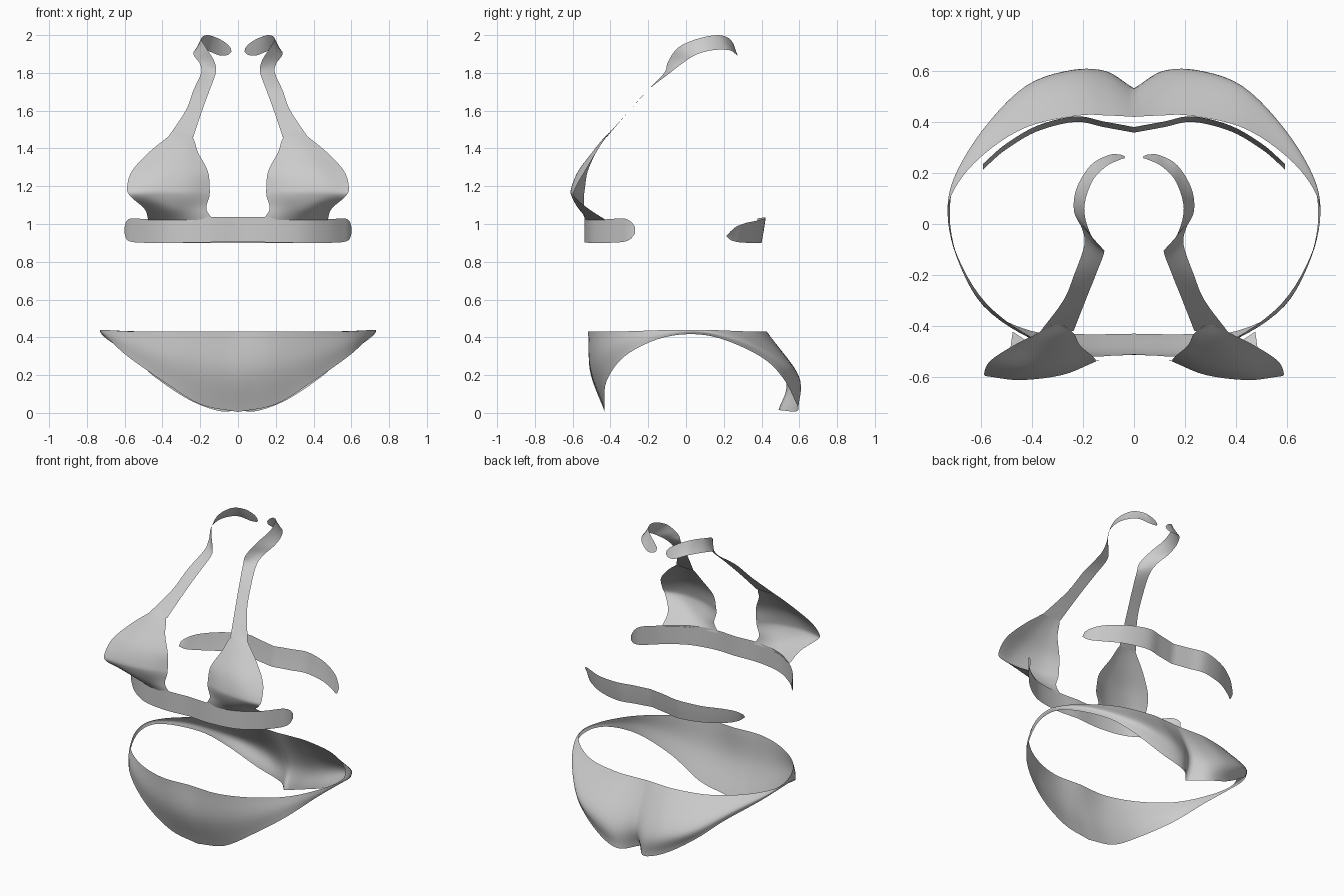
import bpy, bmesh
from mathutils import Vector


def spline(pts, n):
    """Smooth curve through the points, n steps per span."""
    p = [Vector(q) for q in pts]
    p = [2 * p[0] - p[1]] + p + [2 * p[-1] - p[-2]]
    out = []
    for i in range(1, len(p) - 2):
        a, b, c, d = p[i - 1:i + 3]
        for k in range(n):
            t = k / n
            out.append(0.5 * (2 * b + (c - a) * t + (2 * a - 5 * b + 4 * c - d) * t ** 2
                              + (3 * b - a - 3 * c + d) * t ** 3))
    return out + [p[-2]]


def loft(name, sections, nu=5, nv=5):
    """Smooth cloth sheet through cross-sections, mirrored across x = 0."""
    rows = [spline(s, nv) for s in sections]
    cols = [spline(c, nu) for c in zip(*rows)]
    bm = bmesh.new()
    grid = [[bm.verts.new((max(v.x, 0), v.y, v.z)) for v in c] for c in cols]
    for a, b in zip(grid, grid[1:]):
        for i in range(len(a) - 1):
            bm.faces.new((a[i], a[i + 1], b[i + 1], b[i]))
    bm.normal_update()
    # cloth faces away from the body
    facing = sum(f.calc_area() * (f.normal.x * f.calc_center_median().x
                                  + f.normal.y * f.calc_center_median().y) for f in bm.faces)
    if facing < 0:
        bmesh.ops.reverse_faces(bm, faces=bm.faces[:])
    for f in bm.faces:
        f.smooth = True
    me = bpy.data.meshes.new(name)
    bm.to_mesh(me)
    bm.free()
    ob = bpy.data.objects.new(name, me)
    bpy.context.collection.objects.link(ob)
    m = ob.modifiers.new("mirror", 'MIRROR')
    m.use_clip = True
    m.merge_threshold = 0.0005
    return ob


# Briefs: top edge, middle, leg edge, from front centre round to back centre
loft("briefs", [
    [(0, -.51, .43), (0, -.508, .22), (0, -.43, .005)],
    [(.2, -.515, .43), (.2, -.50, .24), (.2, -.432, .045)],
    [(.4, -.445, .43), (.41, -.445, .3), (.4, -.42, .17)],
    [(.58, -.31, .432), (.59, -.32, .37), (.585, -.325, .30)],
    [(.69, -.13, .438), (.695, -.13, .415), (.685, -.15, .39)],
    [(.73, .04, .44), (.73, .04, .43), (.722, .03, .417)],
    [(.69, .16, .438), (.705, .18, .415), (.69, .2, .388)],
    [(.58, .28, .433), (.595, .36, .36), (.56, .40, .295)],
    [(.42, .38, .43), (.42, .535, .26), (.44, .51, .19)],
    [(.22, .425, .43), (.24, .595, .2), (.26, .575, .07)],
    [(.1, .425, .43), (.11, .585, .17), (.1, .59, .01)],
    [(0, .42, .43), (0, .53, .17), (0, .49, .015)],
], nv=8)

# Under-bust band with rounded ends: (x, y, bottom, top)
band = [(0, -.53, .905, 1.037), (.17, -.537, .903, 1.037), (.34, -.505, .9, 1.03),
        (.47, -.425, .9, 1.025), (.56, -.335, .905, 1.03), (.59, -.295, .92, 1.015),
        (.6, -.27, .95, .985)]
loft("front_band", [[(x, y, a), (x, y, (a + b) / 2), (x, y, b)] for x, y, a, b in band])

# Back band, leaning slightly outward at the top
back = [(0, .37, .9, 1.03), (.12, .392, .9, 1.033), (.23, .412, .9, 1.033),
        (.38, .375, .9, 1.02), (.5, .305, .902, 1.005), (.56, .255, .912, .985),
        (.592, .225, .935, .96)]
loft("back_band", [[(x, y - .012, a), (x, y, (a + b) / 2), (x, y + .01, b)] for x, y, a, b in back])

# Cups: rows from top to bottom, inner edge to outer edge
cups = [
    (1.497, [(.275, -.397), (.29, -.395), (.31, -.395), (.325, -.397)]),
    (1.45, [(.235, -.43), (.275, -.438), (.33, -.44), (.385, -.432)]),
    (1.38, [(.212, -.475), (.28, -.492), (.37, -.495), (.47, -.475)]),
    (1.28, [(.16, -.52), (.28, -.558), (.42, -.57), (.562, -.535)]),
    (1.19, [(.15, -.535), (.28, -.588), (.45, -.608), (.587, -.585)]),
    (1.145, [(.152, -.54), (.28, -.588), (.44, -.605), (.568, -.59)]),
    (1.08, [(.168, -.54), (.27, -.56), (.38, -.565), (.495, -.515)]),
    (1.02, [(.13, -.535), (.25, -.528), (.36, -.495), (.475, -.422)]),
]
loft("cup", [[(x, y, z) for x, y in row] for z, row in cups])

# Neck straps: paired edges from the cup up and round behind the neck
strap = [
    [(.237, -.42, 1.46), (.37, -.425, 1.46)],
    [(.19, -.3, 1.6), (.277, -.3, 1.6)],
    [(.15, -.2, 1.71), (.235, -.2, 1.71)],
    [(.118, -.115, 1.8), (.195, -.085, 1.8)],
    [(.125, -.095, 1.86), (.203, -.02, 1.85)],
    [(.17, -.04, 1.935), (.235, .05, 1.895)],
    [(.195, .06, 1.98), (.225, .14, 1.92)],
    [(.165, .165, 2.0), (.17, .23, 1.92)],
    [(.11, .225, 1.985), (.1, .27, 1.893)],
    [(.06, .25, 1.955), (.055, .272, 1.895)],
    [(.037, .258, 1.93), (.035, .264, 1.91)],
]
loft("neck_strap", strap, nv=4)
